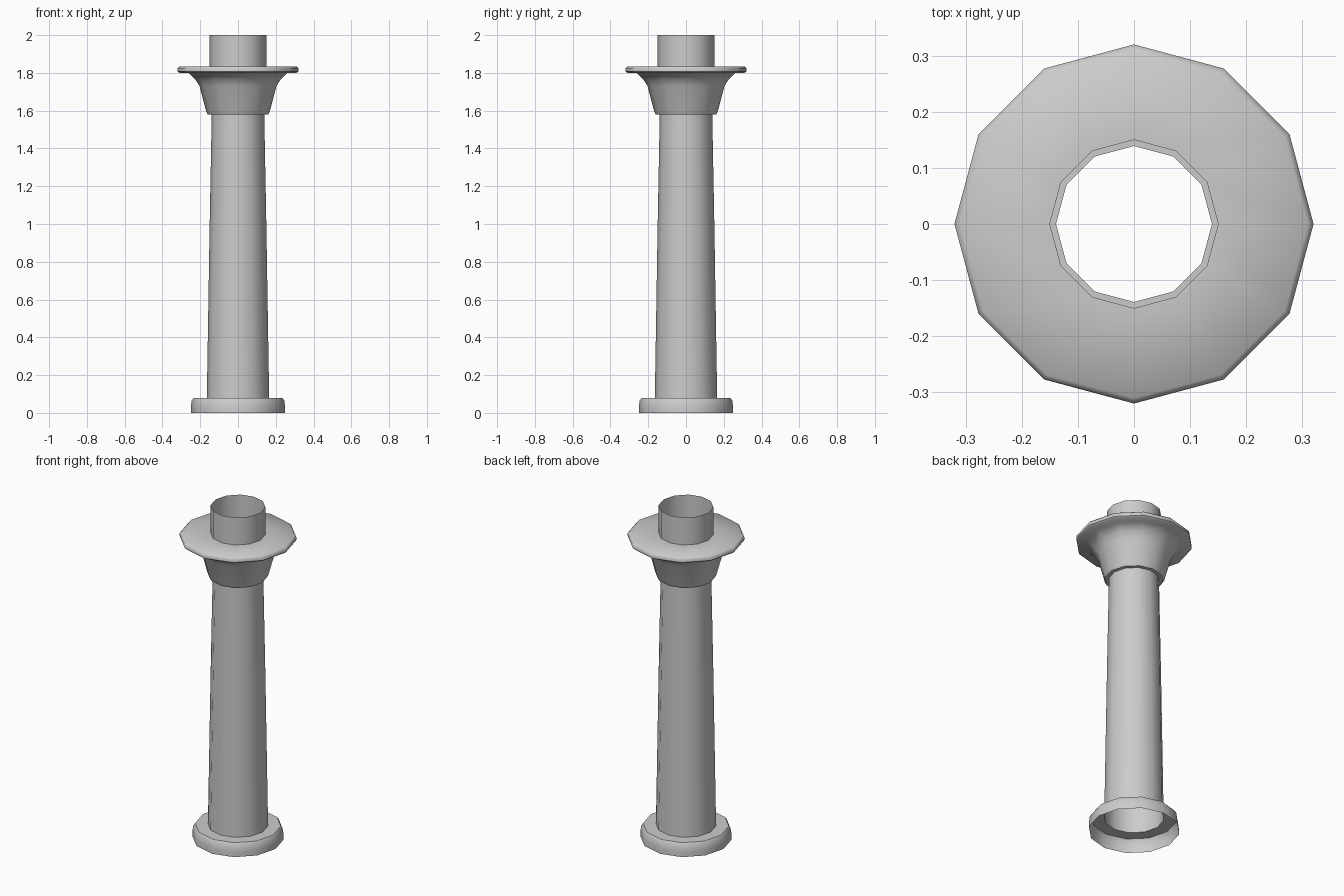
import bpy, bmesh
from math import cos, sin, tau, radians

if "Cube" in bpy.data.objects:
    bpy.data.objects.remove(bpy.data.objects["Cube"])

SIDES = 12


def lathe(name, profile):
    """Revolve an open (radius, z) profile into a 12-sided shell."""
    bm = bmesh.new()
    rings = [[bm.verts.new((r * cos(tau * i / SIDES), r * sin(tau * i / SIDES), z))
              for i in range(SIDES)] for r, z in profile]
    for low, high in zip(rings, rings[1:]):
        for i in range(SIDES):
            j = (i + 1) % SIDES
            bm.faces.new((low[i], low[j], high[j], high[i]))
    mesh = bpy.data.meshes.new(name)
    bm.to_mesh(mesh)
    bm.free()
    obj = bpy.data.objects.new(name, mesh)
    bpy.context.collection.objects.link(obj)
    bpy.ops.object.select_all(action='DESELECT')
    obj.select_set(True)
    bpy.context.view_layer.objects.active = obj
    bpy.ops.object.shade_smooth_by_angle(angle=radians(50))
    return obj


# Hollow foot with a rounded shoulder
lathe("base", [(0.25, 0), (0.25, 0.03), (0.245, 0.065), (0.235, 0.08), (0.165, 0.08)])

# Tapered open shaft
lathe("shaft", [(0.165, 0.08), (0.15, 1.0), (0.139, 1.58)])

# Flared capital with its wide thin rim
lathe("capital", [(0.139, 1.58), (0.16, 1.58), (0.168, 1.595), (0.204, 1.73),
                  (0.225, 1.765), (0.262, 1.80), (0.31, 1.80), (0.32, 1.808),
                  (0.32, 1.825), (0.31, 1.835), (0.15, 1.835)])

# Open collar on top
lathe("neck", [(0.15, 1.835), (0.15, 2.0)])
